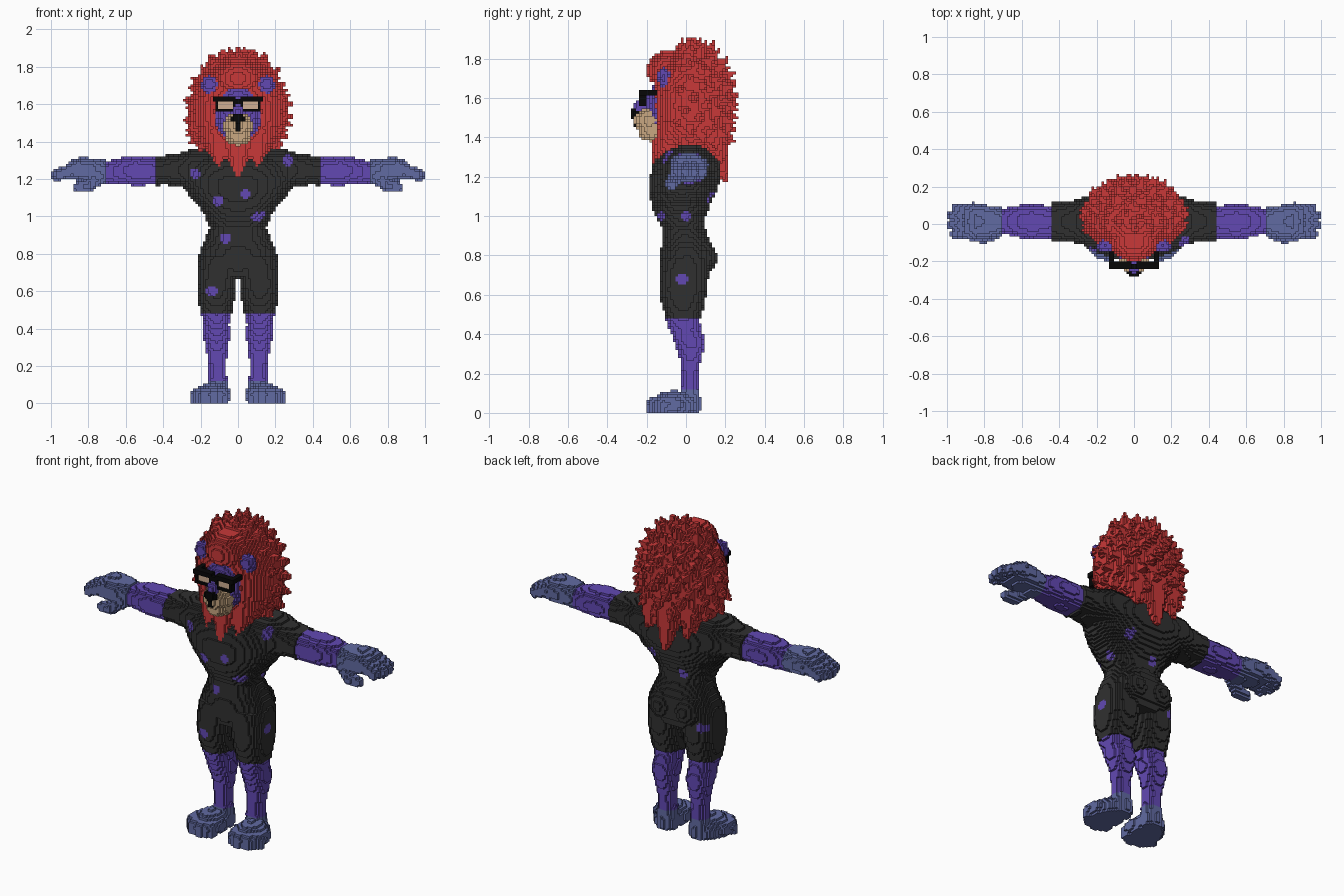
import bpy, bmesh, math, random
from mathutils import Vector

if "Cube" in bpy.data.objects:
    bpy.data.objects.remove(bpy.data.objects["Cube"])

random.seed(4)
V = 2 / 150            # block size
owner = {}             # block -> part name, the first part to claim a block keeps it


def mat(name, rgb):
    m = bpy.data.materials.new(name)
    m.diffuse_color = (*rgb, 1)
    m.use_nodes = True
    m.node_tree.nodes["Principled BSDF"].inputs["Base Color"].default_value = m.diffuse_color
    return m


RED = mat("mane red", (0.58, 0.04, 0.04))
PURPLE = mat("fur purple", (0.122, 0.066, 0.45))
PAW = mat("paw blue", (0.12, 0.145, 0.36))
SUIT = mat("suit charcoal", (0.03, 0.03, 0.03))
BLACK = mat("glossy black", (0.002, 0.002, 0.002))
TAN = mat("muzzle tan", (0.58, 0.39, 0.22))
LENS = mat("lens beige", (0.62, 0.43, 0.29))


def fill(part, lo, hi, inside, mirror=True, keep=None):
    """Claim every block whose centre passes the test, on both sides."""
    r = [range(math.floor(a / V) - 1, math.ceil(b / V) + 1) for a, b in zip(lo, hi)]
    for i in r[0]:
        for j in r[1]:
            for k in r[2]:
                if k < 0:
                    continue
                p = Vector(((i + .5) * V, (j + .5) * V, (k + .5) * V))
                if inside(p) and (keep is None or keep(p)):
                    owner.setdefault((i, j, k), part)
                    if mirror:
                        owner.setdefault((-1 - i, j, k), part)


def box(part, lo, hi):
    fill(part, lo, hi, lambda p: all(a <= c <= b for a, c, b in zip(lo, p, hi)))


def ball(part, c, r, keep=None):
    fill(part, [a - b for a, b in zip(c, r)], [a + b for a, b in zip(c, r)],
         lambda p: sum(((q - a) / b) ** 2 for q, a, b in zip(p, c, r)) <= 1, True, keep)


def cone(part, a, b, ra, rb, keep=None, mirror=True):
    """Tapered rod with round ends."""
    a, b = Vector(a), Vector(b)
    d, m = b - a, max(ra, rb)

    def inside(p):
        t = min(1, max(0, (p - a).dot(d) / d.length_squared))
        return (p - a - d * t).length <= ra + (rb - ra) * t
    fill(part, [min(u, v) - m for u, v in zip(a, b)], [max(u, v) + m for u, v in zip(a, b)],
         inside, mirror, keep)


def loft(part, axis, secs, n=2.4):
    """Rounded sections (t, u0, u1, v0, v1) blended along an axis."""
    ua, va = [i for i in range(3) if i != axis]
    lo, hi = [0] * 3, [0] * 3
    for ax, a, b in ((axis, 0, 0), (ua, 1, 2), (va, 3, 4)):
        lo[ax] = min(s[a] for s in secs)
        hi[ax] = max(s[b] for s in secs)

    def inside(p):
        for s, e in zip(secs, secs[1:]):
            if s[0] <= p[axis] <= e[0]:
                f = (p[axis] - s[0]) / (e[0] - s[0])
                _, u0, u1, v0, v1 = [x + (y - x) * f for x, y in zip(s, e)]
                u = abs(p[ua] - (u0 + u1) / 2) / ((u1 - u0) / 2)
                v = abs(p[va] - (v0 + v1) / 2) / ((v1 - v0) / 2)
                return u ** n + v ** n <= 1
        return False
    fill(part, lo, hi, inside)


# Glasses: frames, bridge and temples around flat lenses
box("lenses", (.03, -.225, 1.575), (.11, -.208, 1.625))
box("glasses", (.015, -.238, 1.62), (.125, -.205, 1.645))
box("glasses", (.015, -.238, 1.56), (.125, -.205, 1.575))
box("glasses", (.015, -.238, 1.56), (.03, -.205, 1.64))
box("glasses", (.11, -.238, 1.56), (.125, -.205, 1.64))
box("glasses", (0, -.238, 1.605), (.02, -.21, 1.625))
box("glasses", (.112, -.235, 1.61), (.127, -.11, 1.64))

# Face: nose, snout, muzzle, ears, skull
ball("nose", (0, -.262, 1.525), (.038, .022, .028))
cone("nose", (0, -.258, 1.51), (0, -.258, 1.46), .02, .01)
cone("head", (0, -.16, 1.61), (0, -.235, 1.56), .036, .032)
ball("muzzle", (0, -.185, 1.485), (.08, .08, .07))
ball("muzzle", (0, -.175, 1.43), (.068, .07, .052))
ball("ears", (.153, -.115, 1.705), (.044, .032, .05))
ball("head", (0, -.07, 1.56), (.14, .13, .16))


# Mane: core, forelock, beard, back lock and many swept spikes
def off_face(p):
    return p.y > -.11 or (p.x / .125) ** 2 + ((p.z - 1.535) / .15) ** 2 > 1


core, size = Vector((0, .02, 1.56)), (.255, .2, .31)
ball("mane", core, size, off_face)
ball("mane", (0, -.085, 1.74), (.13, .115, .105), off_face)
cone("mane", (0, -.07, 1.4), (0, -.165, 1.215), .12, .012, off_face)
cone("mane", (.1, -.06, 1.42), (.1, -.14, 1.275), .1, .015, off_face)
cone("mane", (0, .08, 1.5), (0, .2, 1.18), .15, .015)
cone("mane", (.12, .08, 1.5), (.13, .18, 1.28), .11, .015)
for n in range(130):
    z = 1 - 2 * (n + .5) / 130
    a = n * 2.39996
    d = Vector((math.cos(a) * math.sqrt(1 - z * z), math.sin(a) * math.sqrt(1 - z * z), z))
    if d.y < -.4 or d.z < -.75:
        continue
    s = Vector([q * w for q, w in zip(d, size)])
    tip = core + s * random.uniform(1.1, 1.17) + Vector((0, .025, -.01 if abs(d.z) < .8 else 0))
    cone("mane", core + s * .86, tip, .048, .007, off_face, False)
for x, z in ((0, 1.915), (.08, 1.9), (.15, 1.86)):
    cone("mane", (x * .9, .01, 1.8), (x, .015, z), .05, .007)

# Suit: torso, seat, sleeves and shorts
torso = [(.68, .19, -.12, .115), (.75, .212, -.135, .135), (.82, .205, -.13, .135),
         (.88, .175, -.12, .12), (.94, .152, -.125, .095), (1.0, .175, -.155, .1),
         (1.06, .215, -.178, .125), (1.13, .275, -.188, .158), (1.2, .31, -.185, .18),
         (1.28, .29, -.165, .178), (1.34, .23, -.11, .14), (1.365, .19, -.06, .1)]
loft("suit", 2, [(z, -w, w, a, b) for z, w, a, b in torso])
ball("suit", (.085, .06, .79), (.095, .097, .1))
loft("suit", 0, [(.1, -.13, .16, 1.1, 1.36), (.25, -.12, .15, 1.145, 1.36), (.32, -.1, .125, 1.16, 1.335),
                 (.4, -.09, .115, 1.17, 1.325), (.445, -.09, .115, 1.16, 1.318)])
loft("suit", 2, [(.475, .035, .2, -.1, .075), (.55, .02, .212, -.125, .092), (.62, .012, .22, -.137, .105),
                 (.7, .003, .22, -.137, .112), (.78, 0, .21, -.13, .12)])

# Forearms, hands, fingers, thumb
loft("forearms", 0, [(.445, -.078, .098, 1.168, 1.315), (.55, -.085, .105, 1.165, 1.322),
                     (.62, -.072, .1, 1.17, 1.316), (.705, -.052, .082, 1.175, 1.295)])
loft("hands", 0, [(.7, -.06, .085, 1.172, 1.302), (.78, -.08, .1, 1.18, 1.312),
                  (.85, -.085, .11, 1.19, 1.316), (.91, -.08, .108, 1.2, 1.29)])
for y, x in ((-.052, .955), (-.003, .972), (.044, .97), (.08, .95)):
    cone("hands", (.86, y, 1.262), (x, y, 1.222), .034, .03)
cone("hands", (.74, -.04, 1.215), (.8, -.07, 1.165), .04, .034)
cone("hands", (.8, -.07, 1.165), (.86, -.07, 1.155), .034, .026)

# Shins and feet
loft("shins", 2, [(.12, .058, .155, -.03, .066), (.2, .064, .156, -.025, .062), (.28, .055, .17, -.032, .08),
                  (.36, .043, .187, -.058, .1), (.42, .047, .182, -.085, .082), (.48, .043, .197, -.102, .066)])
cone("feet", (.108, .018, .03), (.108, .02, .11), .058, .052)
ball("feet", (.135, -.06, .035), (.085, .12, .08))
for x, y in ((.09, -.145), (.13, -.162), (.172, -.15), (.21, -.118)):
    cone("feet", (x - .01, y + .06, .045), (x, y, .045), .045, .04)
    ball("feet", (x, y, .02), (.04, .038, .06))

# Holes in the suit: (across, height) seen from front, back or side
front = [(-.23, 1.23), (.265, 1.3), (.04, 1.12), (-.105, 1.085), (.1, .995), (-.065, .885), (-.14, .6)]
back = [(.13, 1.1), (-.05, 1.0), (-.17, .7)]
side = [(-.14, 1.0), (0, 1.0), (-.02, .68)]


def is_hole(c):
    x, y, z = [(q + .5) * V for q in c]
    near = lambda u, spots: any(math.hypot(u - a, z - b) < .028 for a, b in spots)
    return (y < -.07 and near(x, front)) or (y > .06 and near(x, back)) or (x > .12 and near(y, side))


# Skin each part: one square per exposed block side
SIDES = []
for ax in range(3):
    for s in (0, 1):
        u, v = (ax + 1) % 3, (ax + 2) % 3
        ring = []
        for a, b in ((0, 0), (1, 0), (1, 1), (0, 1)):
            o = [0, 0, 0]
            o[ax], o[u], o[v] = s, a, b
            ring.append(o)
        step = [0, 0, 0]
        step[ax] = 2 * s - 1
        SIDES.append((step, ring if s else ring[::-1]))


def skin(part, *mats):
    bm, pts = bmesh.new(), {}
    for c in [c for c, o in owner.items() if o == part]:
        hole = len(mats) > 1 and is_hole(c)
        for step, ring in SIDES:
            if tuple(a + b for a, b in zip(c, step)) in owner:
                continue
            vs = []
            for o in ring:
                k = tuple(a + b for a, b in zip(c, o))
                if k not in pts:
                    pts[k] = bm.verts.new([q * V for q in k])
                vs.append(pts[k])
            bm.faces.new(vs).material_index = int(hole)
    me = bpy.data.meshes.new(part)
    bm.to_mesh(me)
    bm.free()
    for m in mats:
        me.materials.append(m)
    bpy.context.collection.objects.link(bpy.data.objects.new(part, me))


for part, mats in {"glasses": [BLACK], "lenses": [LENS], "nose": [BLACK], "muzzle": [TAN],
                   "ears": [PURPLE], "head": [PURPLE], "mane": [RED], "suit": [SUIT, PURPLE],
                   "forearms": [PURPLE], "hands": [PAW], "shins": [PURPLE], "feet": [PAW]}.items():
    skin(part, *mats)
